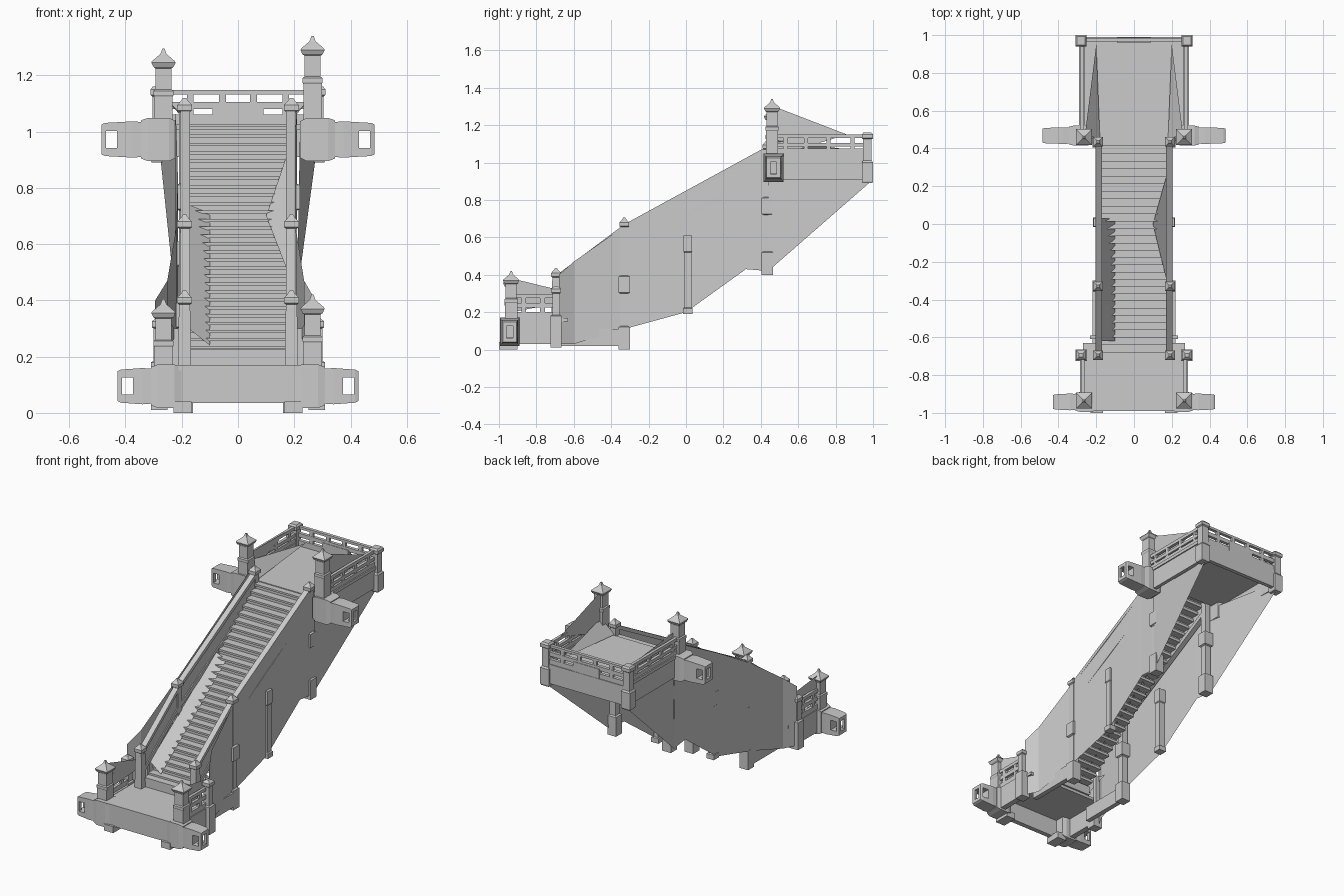
import bpy, bmesh

if "Cube" in bpy.data.objects:
    bpy.data.objects.remove(bpy.data.objects["Cube"])


def mesh_obj(name, verts, faces, fix=True):
    me = bpy.data.meshes.new(name)
    me.from_pydata(verts, [], faces)
    ob = bpy.data.objects.new(name, me)
    bpy.context.collection.objects.link(ob)
    if fix:
        bm = bmesh.new()
        bm.from_mesh(me)
        bmesh.ops.recalc_face_normals(bm, faces=bm.faces)
        bm.to_mesh(me)
        bm.free()
    return ob


def loft(name, rings):
    # closed skin through rings of equal vertex count
    n = len(rings[0])
    verts = [v for r in rings for v in r]
    faces = [tuple(range(n)), tuple(range(len(verts) - n, len(verts)))]
    for k in range(len(rings) - 1):
        for i in range(n):
            j = (i + 1) % n
            faces.append((k * n + i, k * n + j, k * n + n + j, k * n + n + i))
    return mesh_obj(name, verts, faces)


def box(name, x0, x1, y0, y1, z0, z1):
    return loft(name, [[(x0, y0, z), (x1, y0, z), (x1, y1, z), (x0, y1, z)] for z in (z0, z1)])


def square_post(name, x, y, profile):
    # profile: (z, half width)
    return loft(name, [[(x - r, y - r, z), (x + r, y - r, z), (x + r, y + r, z), (x - r, y + r, z)]
                       for z, r in profile])


def side_prism(name, pts, x0, x1):
    return loft(name, [[(x, y, z) for y, z in pts] for x in (x0, x1)])


def cut(ob, cutter):
    m = ob.modifiers.new("cut", 'BOOLEAN')
    m.object = cutter
    m.operation = 'DIFFERENCE'
    m.solver = 'EXACT'
    cutter.hide_render = True
    cutter.hide_viewport = True


def lamp_post(name, x, y, z0, top):
    square_post(name, x, y, [
        (z0, .033), (top - .17, .033), (top - .165, .036), (top - .15, .036), (top - .145, .029),
        (top - .07, .029), (top - .065, .036), (top - .05, .043), (top - .045, .041),
        (top - .02, .012), (top - .015, .009), (top, .004)])


def bracket(name, s, y, z, x_in, x_mid, x_out):
    # block hugging the post, plus a tapered hollow arm
    square = [(-.048, -.07), (.048, -.07), (.048, .07), (-.048, .07)]
    loft(name + "_block", [[(s * x, y + a * k, z + b * k) for a, b in square]
                           for x, k in ((x_in, .92), (x_in + .025, 1.1), (x_mid - .025, 1.1), (x_mid, .97))])
    arm = loft(name + "_arm", [[(s * x, y + a * k, z + b * k) for a, b in square]
                               for x, k in ((x_mid - .01, .88), (x_mid + .03, .92), (x_out - .012, .84), (x_out, .76))])
    xs = sorted((s * (x_out - .055), s * (x_out - .015)))
    cut(arm, box(name + "_window_cutter", *xs, y - .1, y + .1, z - .03, z + .03))
    xe = sorted((s * (x_out - .04), s * (x_out + .03)))
    cut(arm, box(name + "_end_cutter", *xe, y - .017, y + .017, z - .032, z + .032))


# lower landing
box("lower_floor", -.27, .27, -.97, -.63, .15, .168)
box("lower_front_beam", -.3, .3, -.985, -.955, .035, .15)
box("lower_front_cap", -.22, .22, -.99, -.95, .15, .17)
box("first_step", -.175, .175, -.68, -.62, .168, .225)

# upper landing
box("upper_floor", -.27, .27, .45, .97, 1.005, 1.025)
box("upper_back_beam", -.28, .28, .965, .99, .91, 1.03)
for z0, z1 in ((1.025, 1.06), (1.08, 1.105), (1.132, 1.147)):
    box("back_rail", -.27, .27, .965, .985, z0, z1)
box("back_rail_center", -.09, .09, .962, .988, 1.03, 1.09)
for x in (-.17, -.055, .055, .17):
    box("back_baluster", x - .012, x + .012, .966, .984, 1.05, 1.14)


# stairs: folded sheet in two flights
def flight(name, hw, y0, z0, y1, z1, n):
    dy, dz = (y1 - y0) / n, (z1 - z0) / n
    pts = [(y0, z0)]
    for i in range(n):
        y, z = y0 + i * dy, z0 + i * dz
        # slight nosing over each riser
        pts += [(y, z + dz * .6), (y - .008, z + dz * .6), (y - .008, z + dz), (y + dy, z + dz)]
    verts = [(s * hw, y, z) for y, z in pts for s in (-1, 1)]
    faces = [(2 * i, 2 * i + 1, 2 * i + 3, 2 * i + 2) for i in range(len(pts) - 1)]
    mesh_obj(name, verts, faces, False)


flight("lower_flight", .175, -.63, .21, .02, .69, 17)
flight("upper_flight", .175, .02, .69, .46, 1.02, 11)
mesh_obj("left_inner_slope", [(-.175, -.62, .3), (-.1, -.62, .24), (-.1, .03, .71), (-.175, .03, .74)],
         [(0, 1, 2, 3)], False)
mesh_obj("right_inner_slope", [(.185, .3, .95), (.1, 0, .7), (.185, -.35, .48)], [(0, 1, 2)], False)

# handrail line in side view
RAIL = [(-.69, .40), (-.33, .67), (.44, 1.09)]
# wall columns: y, x, bottom, top
WALL = [(-.68, .275, .03, .40), (-.6, .235, .03, .47), (-.33, .205, .11, .66), (0, .2, .2, .85),
        (.32, .205, .43, 1.02), (.44, .21, .42, 1.08)]

for s in (-1, 1):
    side = "right" if s > 0 else "left"

    def sbox(name, x0, x1, *rest):
        a, b = sorted((s * x0, s * x1))
        return box(side + "_" + name, a, b, *rest)

    # lamp posts and projecting arms
    lamp_post(side + "_lower_lamp_post", s * .265, -.935, .03, .42 if s > 0 else .405)
    lamp_post(side + "_upper_lamp_post", s * .265, .46, .9, 1.34 if s > 0 else 1.295)
    bracket(side + "_lower_bracket", s, -.942, .095, .2, .31, .428)
    bracket(side + "_upper_bracket", s, .468, .972, .22, .345, .485)
    sbox("front_foot", .165, .23, -1, -.9, 0, .04)

    # lower landing side: fascia and open balustrade
    sbox("lower_fascia", .25, .285, -.94, -.68, .03, .17)
    for z0, z1 in ((.17, .2), (.225, .25), (.275, .295)):
        sbox("lower_rail", .263, .28, -.92, -.69, z0, z1)
    for y in (-.88, -.78):
        sbox("lower_baluster", .264, .279, y, y + .025, .18, .285)
    square_post(side + "_lower_end_post", s * .28, -.695,
                [(.01, .03), (.18, .03), (.185, .02), (.3, .02), (.305, .026), (.325, .026), (.34, .01)])
    sbox("base_beam", .19, .22, -.67, -.33, .02, .11)
    sbox("base_upright", .2, .232, -.61, -.59, .1, .3)

    # stair posts
    cap = lambda t: [(t - .05, .019), (t - .045, .026), (t - .025, .026), (t - .01, .012), (t, .006)]
    for y, z0, top, zb in ((-.695, .16, .435, .2), (-.33, 0, .705, .3), (.435, .4, 1.12, .72)):
        square_post(side + "_stair_post", s * .19, y,
                    [(z0, .03), (z0 + .12, .03), (z0 + .125, .02), (zb, .02), (zb + .005, .03),
                     (zb + .09, .03), (zb + .095, .019)] + cap(top)
                    if zb > z0 + .13 else [(z0, .024), (top - .06, .02)] + cap(top))
    square_post(side + "_middle_pier", s * .192, .01,
                [(.19, .025), (.22, .025), (.225, .019), (.52, .019), (.525, .023), (.61, .023)])

    # sloped railings
    for (ya, za), (yb, zb) in zip(RAIL, RAIL[1:]):
        for part, top, bot, hw in (("handrail", 0, -.025, .017), ("rail_panel", -.025, -.12, .01),
                                   ("rail_curb", -.12, -.15, .016)):
            side_prism(side + "_" + part, [(ya, za + top), (yb, zb + top), (yb, zb + bot), (ya, za + bot)],
                       s * .187 - hw, s * .187 + hw)

    # stair side wall sheet, flaring to the landings
    k = 1 if s > 0 else 1.07
    verts = [(s * x * k, y, z) for y, x, b, t in WALL for z in (b, t)]
    faces = [(2 * i, 2 * i + 2, 2 * i + 3, 2 * i + 1) for i in range(len(WALL) - 1)]
    n = len(verts)
    verts += [(s * .275, .99, .9), (s * .275, .99, .95), (s * .22, .44, .99)]
    faces.append((n - 2, n, n + 1, n + 2))
    mesh_obj(side + "_side_wall", verts, faces, False)

    # bracing sheets beside the lamp posts and inside the upper landing
    h = 1.3 if s > 0 else 1.17
    mesh_obj(side + "_upper_brace", [(s * .25, .47, h), (s * .27, .86, 1.15), (s * .25, .47, 1.03)],
             [(0, 1, 2)], False)
    mesh_obj(side + "_lower_brace", [(s * .275, -.93, .38), (s * .215, -.52, .28), (s * .275, -.93, .2)],
             [(0, 1, 2)], False)
    mesh_obj(side + "_landing_brace", [(s * .26, .47, 1.12), (s * .2, .95, 1.06), (s * .18, .45, 1.03)],
             [(0, 1, 2)], False)

    # upper landing side
    sbox("upper_fascia", .262, .285, .46, .98, .91, 1.03)
    sbox("upper_fascia_lip", .26, .292, .46, .98, 1.03, 1.05)
    for z0, z1 in ((1.05, 1.075), (1.085, 1.105), (1.13, 1.15)):
        sbox("upper_rail", .266, .284, .47, .97, z0, z1)
    for y in (.52, .63, .75, .88):
        sbox("upper_baluster", .267, .283, y, y + .022, 1.05, 1.14)
    square_post(side + "_corner_post", s * .281, .97,
                [(.89, .026), (.9, .03), (1.0, .03), (1.01, .023), (1.125, .023), (1.13, .03), (1.15, .03), (1.16, .022)])
